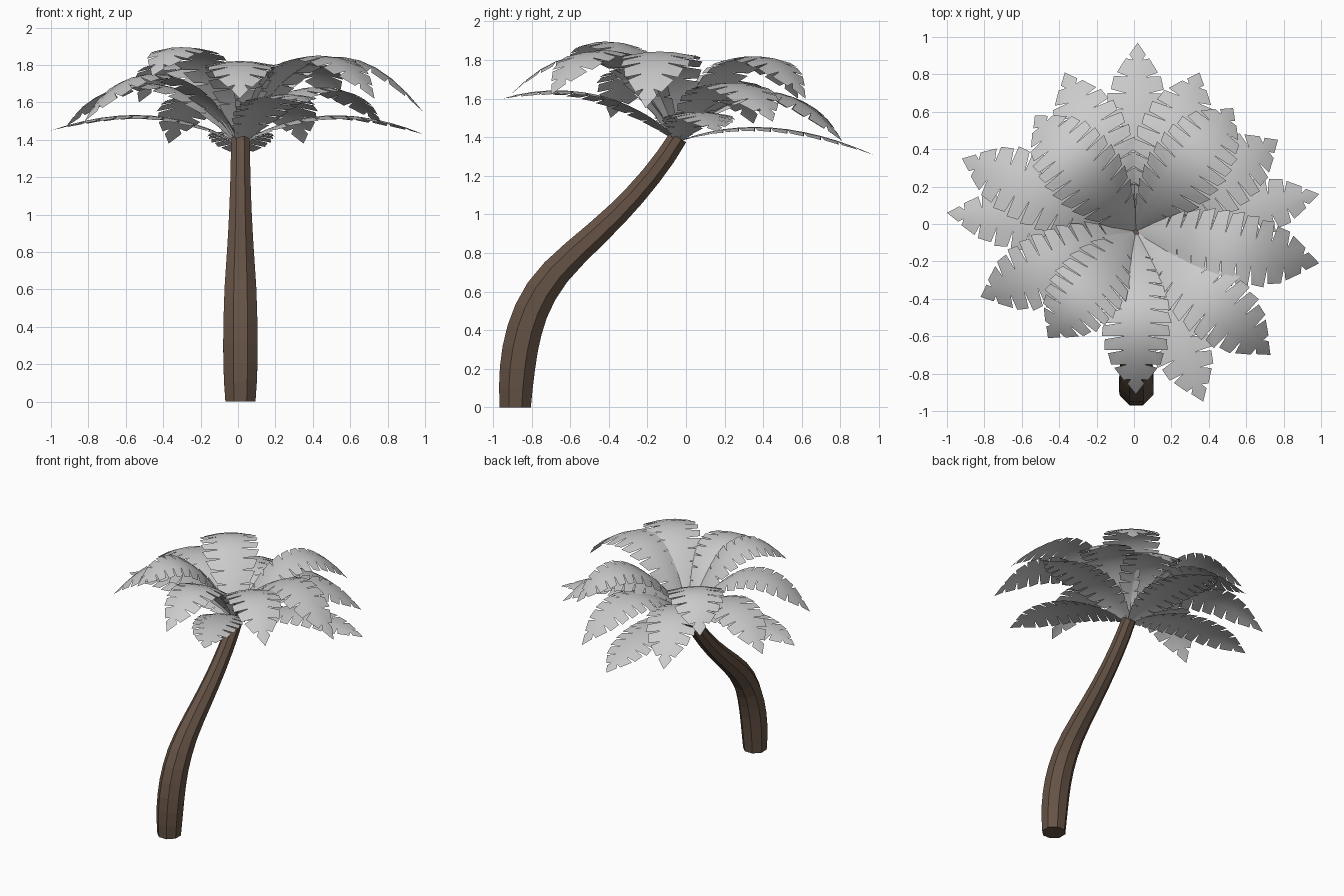
import bpy, bmesh, math
from mathutils import Vector

if "Cube" in bpy.data.objects:
    bpy.data.objects.remove(bpy.data.objects["Cube"])


def finish(bm, name, smooth=False):
    bmesh.ops.recalc_face_normals(bm, faces=bm.faces)
    mesh = bpy.data.meshes.new(name)
    bm.to_mesh(mesh)
    bm.free()
    for p in mesh.polygons:
        p.use_smooth = smooth
    obj = bpy.data.objects.new(name, mesh)
    bpy.context.collection.objects.link(obj)
    return obj


def lerp_table(table, t):
    for (a, va), (b, vb) in zip(table, table[1:]):
        if t <= b:
            return va + (vb - va) * (t - a) / (b - a)
    return table[-1][1]


# Trunk: eight-sided tapering tube along a leaning S curve (y, z, radius)
path = [(-0.885, 0.0, 0.083), (-0.882, 0.1, 0.09), (-0.874, 0.2, 0.094),
        (-0.86, 0.3, 0.095), (-0.837, 0.4, 0.094), (-0.802, 0.5, 0.091),
        (-0.75, 0.6, 0.087), (-0.675, 0.7, 0.08), (-0.575, 0.8, 0.073),
        (-0.465, 0.9, 0.067), (-0.36, 1.0, 0.062), (-0.265, 1.1, 0.058),
        (-0.18, 1.2, 0.055), (-0.105, 1.3, 0.053), (-0.04, 1.4, 0.05)]
SIDES, TX = 8, 0.013
bm = bmesh.new()
rings = []
for i, (y, z, r) in enumerate(path):
    a, b = path[max(i - 1, 0)], path[min(i + 1, len(path) - 1)]
    tan = Vector((0, b[0] - a[0], b[1] - a[1])).normalized()
    if i == 0:
        tan = Vector((0, 0, 1))
    across = Vector((0, tan.z, -tan.y))
    ring = []
    for k in range(SIDES):
        ang = math.tau * (k + 0.5) / SIDES
        ring.append(bm.verts.new(Vector((TX + r * 1.05 * math.cos(ang), y, z))
                                 + across * r * 1.05 * math.sin(ang)))
    rings.append(ring)
for lo, hi in zip(rings, rings[1:]):
    for k in range(SIDES):
        j = (k + 1) % SIDES
        bm.faces.new((lo[k], lo[j], hi[j], hi[k]))
bm.faces.new(rings[0][::-1])
bm.faces.new(rings[-1])
trunk = finish(bm, "trunk")
bark = bpy.data.materials.new("bark")
bark.diffuse_color = (0.13, 0.085, 0.06, 1)
bark.use_nodes = True
bark.node_tree.nodes["Principled BSDF"].inputs["Base Color"].default_value = bark.diffuse_color
trunk.data.materials.append(bark)

# Fronds: arched leaf blades with slits cut in from both edges
HALF_WIDTH = [(0, 0.02), (0.12, 0.09), (0.25, 0.15), (0.4, 0.187), (0.6, 0.192),
              (0.75, 0.172), (0.86, 0.125), (1, 0.0)]
CROWN = Vector((0.01, -0.04, 1.38))
LOBES, SLIT = 12, 0.38


def frond(name, tip, mid_z, width=1.0, reach=0.45):
    tip = Vector(tip)
    flat = Vector((tip.x - CROWN.x, tip.y - CROWN.y, 0))
    side = Vector((-flat.y, flat.x, 0)).normalized()
    ctrl = CROWN + flat * reach
    ctrl.z = 2 * mid_z - 0.5 * (CROWN.z + tip.z)

    def point(t, u):
        s = 1 - t
        pos = CROWN * s * s + ctrl * 2 * s * t + tip * t * t
        tan = ((ctrl - CROWN) * s + (tip - ctrl) * t).normalized()
        up = tan.cross(side)
        w = lerp_table(HALF_WIDTH, t) * width
        return pos + side * u * w - up * 0.12 * w * u * u

    bm = bmesh.new()
    ts = [i / LOBES for i in range(LOBES + 1)]
    mid = [bm.verts.new(point(t, 0)) for t in ts]
    for sgn in (-1, 1):
        inner = [bm.verts.new(point(t, sgn * SLIT)) for t in ts[:-1]] + [mid[-1]]
        for i in range(LOBES):
            t0, t1 = ts[i], ts[i + 1]
            last = i == LOBES - 1
            bm.faces.new([mid[i], mid[i + 1], inner[i]] if last else
                         [mid[i], mid[i + 1], inner[i + 1], inner[i]])
            # outer part of the lobe, narrower than its root
            gap = 0.009 if t0 > 0.14 else 0.0
            a = bm.verts.new(point(t0 + 0.02 * t0 + gap, sgn * 0.97))
            if last:
                bm.faces.new((inner[i], mid[-1], a))
                continue
            b = bm.verts.new(point(t1 + 0.02 * t1 - gap, sgn * 1.05))
            bm.faces.new((inner[i], inner[i + 1], b, a))
    return finish(bm, name, smooth=True)


# name, tip position, height of the middle of the midrib, width factor, reach of the arch
fronds = [
    ("back_low", (0.02, 0.97, 1.31), 1.45, 0.9, 0.45),
    ("back_right_outer", (0.35, 0.81, 1.38), 1.64, 1.0, 0.5),
    ("back_left_outer", (-0.37, 0.81, 1.38), 1.64, 1.0, 0.5),
    ("right_low", (0.99, 0.16, 1.43), 1.53, 0.85, 0.45),
    ("left_low", (-1.0, 0.06, 1.45), 1.53, 0.85, 0.45),
    ("right_high", (0.99, -0.21, 1.55), 1.84, 1.0, 0.45),
    ("front_right_high", (0.73, -0.70, 1.62), 1.84, 1.0, 0.5),
    ("front_right_low", (0.37, -0.95, 1.60), 1.62, 0.9, 0.45),
    ("front_high", (0.01, -0.91, 1.62), 1.81, 0.95, 0.45),
    ("front_left_high", (-0.46, -0.61, 1.74), 1.87, 1.0, 0.5),
    ("left_front_mid", (-0.82, -0.39, 1.50), 1.75, 1.0, 0.5),
    ("left_back_mid", (-0.92, 0.35, 1.47), 1.70, 1.0, 0.5),
    ("right_back_mid", (0.77, 0.45, 1.48), 1.68, 1.0, 0.5),
    ("back_right_high", (0.53, 0.62, 1.60), 1.81, 1.05, 0.55),
    ("back_left_high", (-0.53, 0.58, 1.60), 1.81, 1.05, 0.55),
]
for name, tip, mid_z, width, reach in fronds:
    frond("frond_" + name, tip, mid_z, width, reach)
